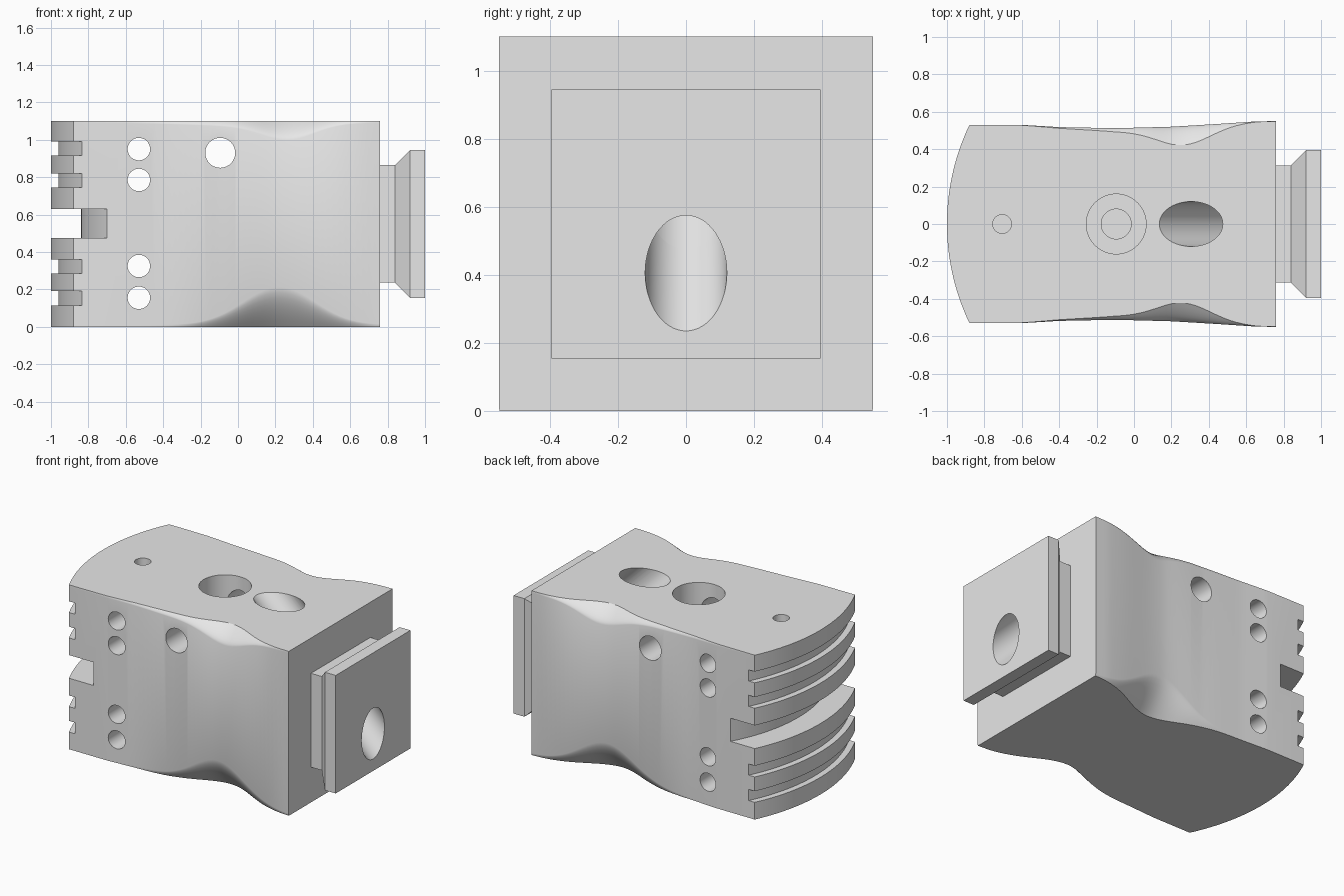
import bpy, bmesh, math

if "Cube" in bpy.data.objects:
    bpy.data.objects.remove(bpy.data.objects["Cube"], do_unlink=True)

grey = bpy.data.materials.new("plain_grey")
grey.use_nodes = True
grey.diffuse_color = (0.8, 0.8, 0.8, 1)
grey.node_tree.nodes["Principled BSDF"].inputs["Base Color"].default_value = (0.8, 0.8, 0.8, 1)

HEIGHT = 1.1
ARC_X, ARC_R = 0.23, 1.23      # curved nose: centre and radius


def loft(name, rings):
    """Skin a closed solid through equal-length rings of points."""
    bm = bmesh.new()
    loops = [[bm.verts.new(p) for p in ring] for ring in rings]
    n = len(loops[0])
    for a, b in zip(loops, loops[1:]):
        for i in range(n):
            j = (i + 1) % n
            bm.faces.new((a[i], a[j], b[j], b[i]))
    bm.faces.new(loops[0][::-1])
    bm.faces.new(loops[-1])
    bmesh.ops.recalc_face_normals(bm, faces=bm.faces)
    mesh = bpy.data.meshes.new(name)
    bm.to_mesh(mesh)
    bm.free()
    obj = bpy.data.objects.new(name, mesh)
    bpy.context.collection.objects.link(obj)
    mesh.materials.append(grey)
    return obj


def drill(radius, start, end):
    """Round cutter between two points in a plane of constant x or y."""
    dx, dy, dz = (e - s for s, e in zip(start, end))
    rot = (math.pi / 2, 0, 0) if dy else (0, math.atan2(dx, dz), 0)
    mid = [(s + e) / 2 for s, e in zip(start, end)]
    bpy.ops.mesh.primitive_cylinder_add(vertices=64, radius=radius, rotation=rot, location=mid,
                                        depth=math.sqrt(dx * dx + dy * dy + dz * dz))
    obj = bpy.context.object
    obj.name = "drill_cutter"
    obj.hide_render = True
    obj.data.materials.append(grey)
    return obj


def nose_cutter(inset, z0, z1):
    """Removes all in front of an arc set back from the nose."""
    r = ARC_R - inset
    outline = [(-1.6, -0.8), (-1.6, 0.8)]
    for i in range(49):
        a = math.radians(40 - 80 * i / 48)
        outline.append((ARC_X - r * math.cos(a), r * math.sin(a)))
    obj = loft("nose_cutter", [[(x, y, z) for x, y in outline] for z in (z0, z1)])
    obj.hide_render = True
    return obj


def cut(target, cutter, keep=False):
    mod = target.modifiers.new("cut", 'BOOLEAN')
    mod.operation = 'DIFFERENCE'
    mod.solver = 'EXACT'
    mod.object = cutter
    bpy.context.view_layer.objects.active = target
    bpy.ops.object.modifier_apply(modifier=mod.name)
    if not keep:
        bpy.data.objects.remove(cutter, do_unlink=True)


# Block: waisted sides with scooped upper and lower edges
WAIST = [(-1.1, 0.53), (-0.6, 0.53), (-0.4, 0.518), (-0.1, 0.512),
         (0.2, 0.52), (0.45, 0.535), (0.66, 0.549), (0.8, 0.55)]


def half_width(x):
    for (x0, y0), (x1, y1) in zip(WAIST, WAIST[1:]):
        if x <= x1:
            return y0 + (y1 - y0) * (x - x0) / (x1 - x0)


def bell(x, centre, width):
    return math.exp(-((x - centre) / width) ** 2)


def section(x):
    w = half_width(x)
    low = 0.145 * bell(x, 0.22, 0.27)
    high = 0.09 * bell(x, 0.27, 0.2) + 0.018 * bell(x, 0, 0.4)
    low_h, high_h = 0.01 + 1.4 * low, 0.01 + 0.9 * high
    steps = [i / 7 for i in range(8)]
    side = [(w - low * (1 - f) ** 1.5, low_h * f) for f in steps]
    side += [(w - high * (1 - f) ** 1.5, HEIGHT - high_h * f) for f in reversed(steps)]
    return [(x, y, z) for y, z in side] + [(x, -y, z) for y, z in reversed(side)]


stations = [-1.1, -0.8] + [-0.6 + 1.36 * i / 44 for i in range(45)]
block = loft("block", [section(x) for x in stations])

# Curved nose, its four shallow grooves and the deep middle slot
cut(block, nose_cutter(0, -0.2, 1.3))
for z in (0.115, 0.285, 0.745, 0.915):
    cut(block, nose_cutter(0.04, z, z + 0.075))
cut(block, nose_cutter(0.16, 0.475, 0.63))

# Cross holes through the sides
for x, z, r in [(-0.53, 0.155, 0.06), (-0.53, 0.325, 0.06), (-0.53, 0.785, 0.06),
                (-0.53, 0.95, 0.06), (-0.095, 0.93, 0.08)]:
    cut(block, drill(r, (x, -1, z), (x, 1, z)))

# Blind holes from the top: stepped bore and small pin hole
for x, r, floor in [(-0.095, 0.16, 0.76), (-0.095, 0.08, 0.5), (-0.705, 0.05, 0.75)]:
    cut(block, drill(r, (x, 0, floor), (x, 0, 1.3)))

# Mounting tongue: square neck flaring to a square end plate
tongue = loft("mounting_tongue", [
    [(x, sy * h, 0.55 + sz * h) for sy, sz in ((-1, -1), (1, -1), (1, 1), (-1, 1))]
    for x, h in ((0.76, 0.314), (0.84, 0.314), (0.92, 0.395), (1.0, 0.395))])

# Slanted bore from the top out through the end plate
bore = drill(0.12, (-0.045, 0, 1.45), (1.405, 0, 0.0))
cut(block, bore, keep=True)
cut(tongue, bore)

for obj in (block, tongue):
    bpy.ops.object.select_all(action='DESELECT')
    obj.select_set(True)
    bpy.context.view_layer.objects.active = obj
    bpy.ops.object.shade_smooth_by_angle(angle=math.radians(25))
